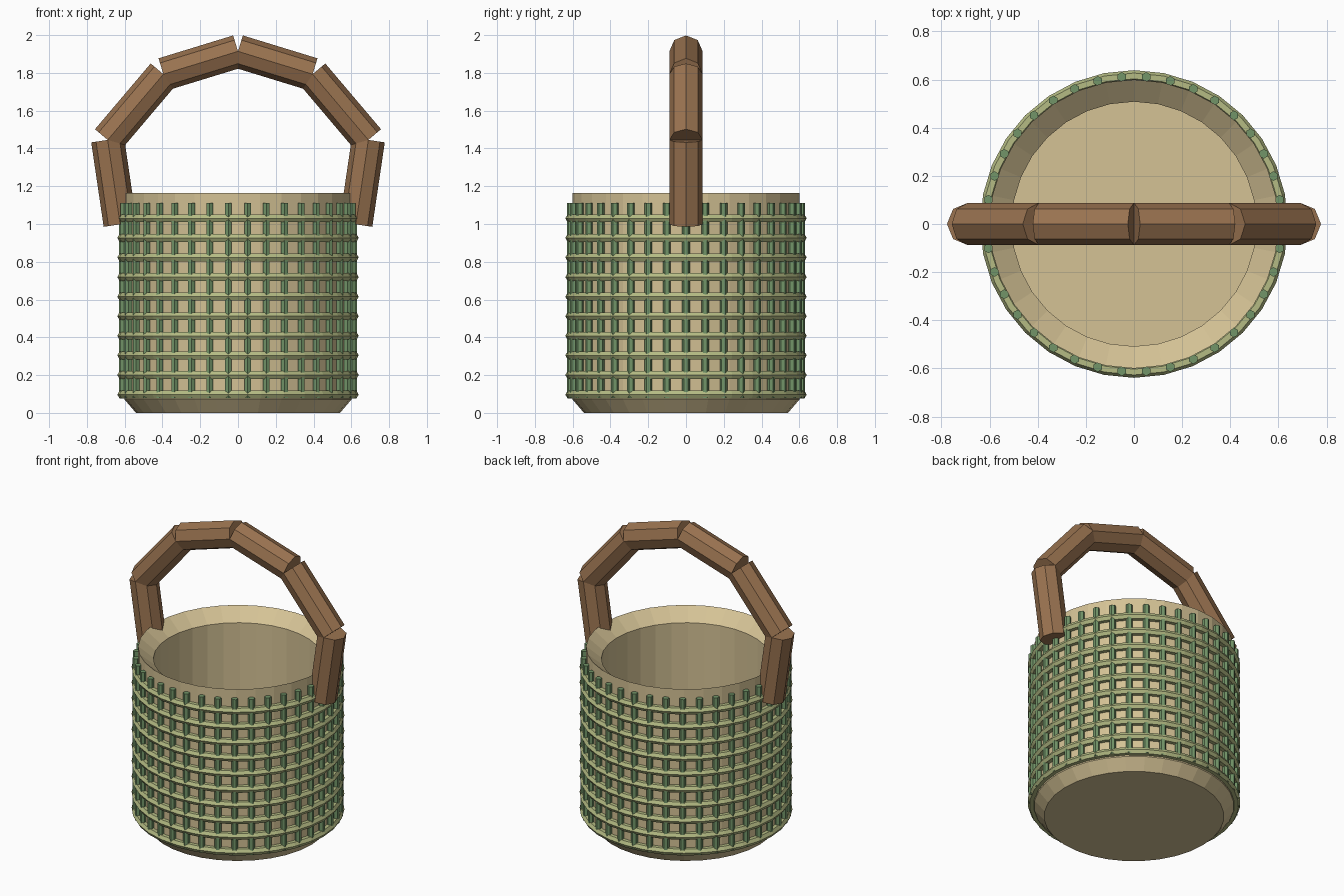
import bpy, bmesh, math
from mathutils import Vector, Matrix

if "Cube" in bpy.data.objects:
    bpy.data.objects.remove(bpy.data.objects["Cube"])


def material(name, rgb):
    m = bpy.data.materials.new(name)
    m.diffuse_color = (*rgb, 1)
    m.use_nodes = True
    m.node_tree.nodes["Principled BSDF"].inputs["Base Color"].default_value = m.diffuse_color
    return m


CREAM = material("cream", (0.66, 0.54, 0.30))
SAGE = material("sage", (0.46, 0.50, 0.23))
GREEN = material("green", (0.17, 0.30, 0.14))
WOOD = material("wood", (0.32, 0.17, 0.08))


def finish(name, bm, mat):
    bmesh.ops.recalc_face_normals(bm, faces=bm.faces)
    me = bpy.data.meshes.new(name)
    bm.to_mesh(me)
    bm.free()
    me.materials.append(mat)
    ob = bpy.data.objects.new(name, me)
    bpy.context.collection.objects.link(ob)
    return ob


def lathe(name, profile, mat, sides, closed=False):
    """Revolve (radius, z) points; open profiles get flat end caps."""
    bm = bmesh.new()
    rings = [[bm.verts.new((r * math.cos(math.tau * i / sides),
                            r * math.sin(math.tau * i / sides), z))
              for i in range(sides)] for r, z in profile]
    pairs = list(zip(rings, rings[1:]))
    if closed:
        pairs.append((rings[-1], rings[0]))
    else:
        bm.faces.new(rings[0])
        bm.faces.new(rings[-1])
    for a, b in pairs:
        for i in range(sides):
            j = (i + 1) % sides
            bm.faces.new((a[i], a[j], b[j], b[i]))
    return finish(name, bm, mat)


def rod(bm, a, b, radius, sides, spin=0.0):
    """Add a straight prism between two points."""
    a, b = Vector(a), Vector(b)
    d = b - a
    rot = d.to_track_quat('Z', 'Y').to_matrix().to_4x4()
    bmesh.ops.create_cone(bm, cap_ends=True, segments=sides, radius1=radius,
                          radius2=radius, depth=d.length,
                          matrix=Matrix.Translation((a + b) / 2) @ rot
                          @ Matrix.Rotation(spin, 4, 'Z'))


# Basket shell: chamfered foot, straight wall, sloped rim, hollow inside
lathe("basket_body", [(0.54, 0), (0.60, 0.07), (0.60, 1.165),
                      (0.508, 1.09), (0.508, 0.08)], CREAM, 32)

# Horizontal woven hoops
for k in range(10):
    z = 0.097 + 0.1037 * k
    section = [(0.615 + 0.024 * math.cos(math.tau * i / 6),
                z + 0.024 * math.sin(math.tau * i / 6)) for i in range(6)]
    lathe(f"hoop_{k + 1}", section, SAGE, 32, closed=True)

# Upright stakes
bm = bmesh.new()
N = 38
for i in range(N):
    t = math.tau * i / N
    x, y = 0.613 * math.cos(t), 0.613 * math.sin(t)
    rod(bm, (x, y, 0.08), (x, y, 1.11), 0.02, 6)
finish("stakes", bm, GREEN)

# Handle: octagonal wooden pieces hinged on their centre line, both sides
path = [(0.624, 0.998), (0.69, 1.445), (0.395, 1.793), (0, 1.914)]
for side, s in (("right", 1), ("left", -1)):
    for k, (p, q) in enumerate(zip(path, path[1:])):
        bm = bmesh.new()
        rod(bm, (s * p[0], 0, p[1]), (s * q[0], 0, q[1]), 0.088, 8)
        finish(f"handle_{side}_{k + 1}", bm, WOOD)
